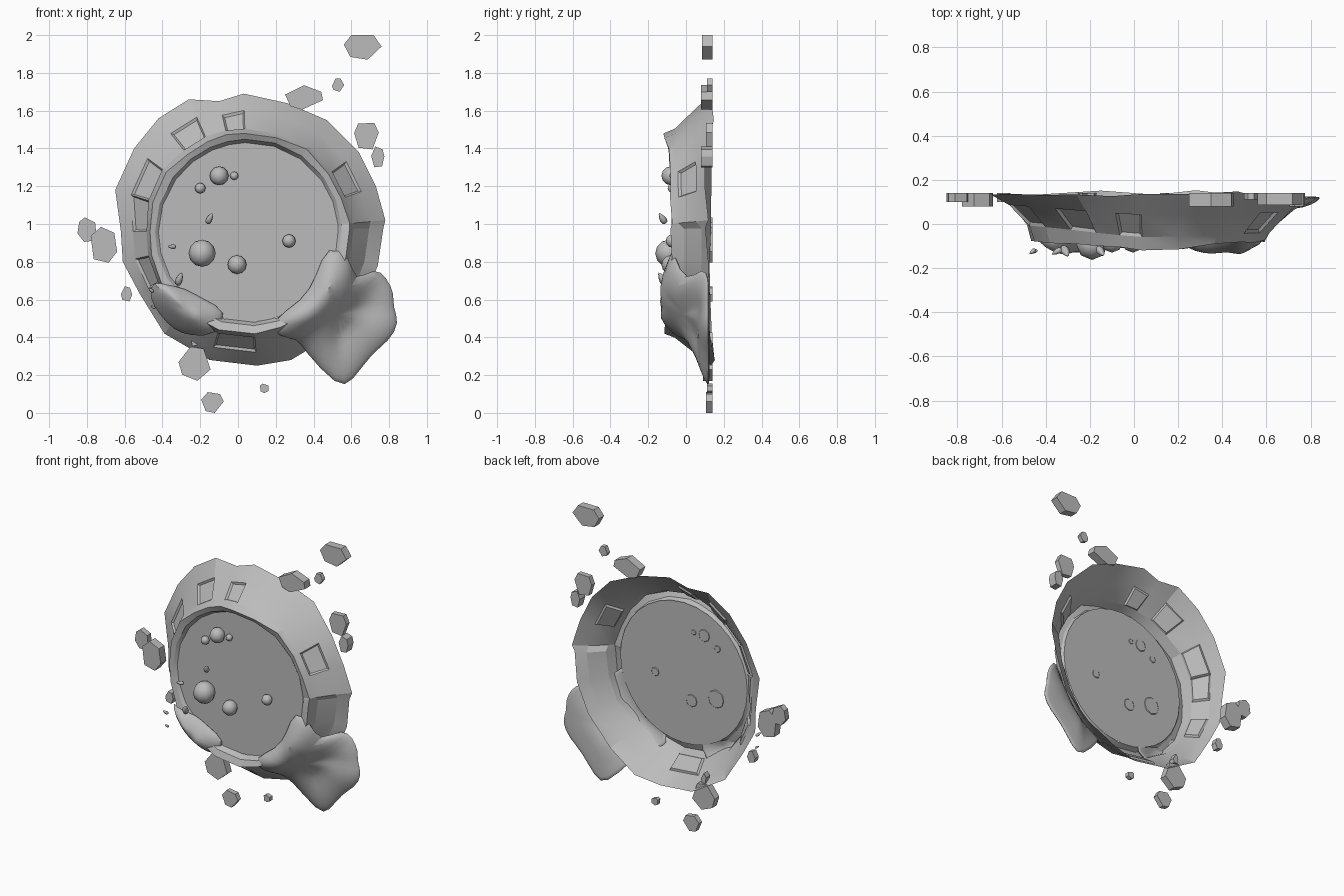
import bpy, bmesh, math, random
from mathutils import Matrix, Vector

random.seed(4)
if "Cube" in bpy.data.objects:
    bpy.data.objects.remove(bpy.data.objects["Cube"], do_unlink=True)

stone = bpy.data.materials.new("stone_grey")
stone.use_nodes = True
GREY = (0.5, 0.5, 0.5, 1)
stone.diffuse_color = GREY
stone.node_tree.nodes["Principled BSDF"].inputs["Base Color"].default_value = GREY

CX, CZ = 0.055, 0.955      # middle of the crater
DISK_Y = -0.055


def finish(bm, name, angle=None):
    """Turn a bmesh into a named object, optionally smooth by angle."""
    mesh = bpy.data.meshes.new(name)
    bm.to_mesh(mesh)
    bm.free()
    obj = bpy.data.objects.new(name, mesh)
    bpy.context.collection.objects.link(obj)
    mesh.materials.append(stone)
    if angle is not None:
        bpy.ops.object.select_all(action="DESELECT")
        bpy.context.view_layer.objects.active = obj
        obj.select_set(True)
        bpy.ops.object.shade_smooth_by_angle(angle=math.radians(angle))
    return obj


def bridge(bm, a, b):
    """Join two closed rows of vertices with quads."""
    n = len(a)
    return [bm.faces.new((a[i], b[i], b[(i + 1) % n], a[(i + 1) % n])) for i in range(n)]


# Crater wall: flared outer skirt, crest and inner lip
skirt = [(.03, 1.69), (.26, 1.64), (.47, 1.55), (.64, 1.38), (.73, 1.2), (.78, 1.02),
         (.77, .98), (.74, .78), (.66, .58), (.48, .4), (.28, .28), (.1, .25), (-.15, .28),
         (-.39, .42), (-.52, .63), (-.61, .8), (-.62, .96), (-.65, 1.18), (-.55, 1.4),
         (-.42, 1.56), (-.26, 1.66), (-.1, 1.65)]


def make_wall():
    bm = bmesh.new()
    rows = [[] for _ in range(6)]
    for x, z in skirt:
        d = Vector((x - CX, z - CZ))
        reach, unit = d.length, d.normalized()
        crest = 0.53 + random.uniform(-.01, .01)
        upright = abs(unit.y) ** 4
        crest_y = -.078 - .036 * upright + random.uniform(-.007, .007)
        sunk = .03 if unit.x > .7 and -.6 < unit.y < .06 else 0
        back = .135 + random.uniform(-.012, .02) - (.03 if unit.x > .8 else 0)
        steep = sunk + .035 * max(0, -unit.x)
        spans = [(reach, back), (reach + (crest - reach) * .42, .053 - .013 * upright + steep),
                 (reach + (crest - reach) * .88, -.04 - .02 * upright + steep), (crest, crest_y),
                 (.494, crest_y * .7 + DISK_Y * .3), (.476, DISK_Y)]
        for row, (r, y) in zip(rows, spans):
            row.append(bm.verts.new((CX + unit.x * r, y, CZ + unit.y * r)))
    bands = [bridge(bm, a, b) for a, b in zip(rows, rows[1:])]
    # Chipped recesses in the skirt
    chips = [f for i, f in enumerate(bands[1]) if i in (3, 11, 14, 16, 17, 19, 21)]
    bm.normal_update()
    bmesh.ops.inset_individual(bm, faces=chips, thickness=.014, depth=-.012)
    return finish(bm, "crater_wall", 20)


make_wall()

# Pool surface
bm = bmesh.new()
bmesh.ops.create_circle(bm, cap_ends=True, segments=32, radius=.48,
                        matrix=Matrix.Translation((CX, DISK_Y, CZ + .005))
                        @ Matrix.Rotation(math.pi / 2, 4, "X"))
finish(bm, "pool_surface")


def drape(x, z):
    """Depth of the wall under a point."""
    r = math.hypot(x - CX, z - CZ)
    if r < .53:
        return DISK_Y - .045 * max(0, (r - .45) / .08)
    return min(.125, -.1 + .22 * (r - .53) / .18)


# Thick overflows draped over the crest
def overflow(name, centre, outline, bulge):
    bm = bmesh.new()
    u, v = centre

    def ring(scale, side):
        row = []
        for x, z in outline:
            px, pz = u + (x - u) * scale, v + (z - v) * scale
            swell = max(0, 1 - scale * scale) ** .3
            y = drape(px, pz)
            if side:
                y += random.uniform(-.008, .008) * swell - .005 - bulge * swell
            row.append(bm.verts.new((px, y, pz)))
        return row

    front = [ring(s, True) for s in (1.04, .99, .8, .5, .25)]
    rear = [ring(s, False) for s in (1.01, .6, .25)]
    for a, b in zip(front, front[1:]):
        bridge(bm, a, b)
    for a, b in zip([front[0]] + rear, rear):
        bridge(bm, b, a)
    bm.faces.new(front[-1][::-1])
    bm.faces.new(rear[-1])
    bmesh.ops.recalc_face_normals(bm, faces=bm.faces[:])
    obj = finish(bm, name, 80)
    obj.modifiers.new("rounding", "SUBSURF").levels = 1


overflow("large_overflow", (.52, .52),
         [(.47, .89), (.6, .82), (.61, .68), (.72, .77), (.78, .71), (.82, .63), (.81, .56),
          (.85, .48), (.79, .38), (.7, .32), (.6, .17), (.53, .14), (.35, .34), (.32, .4),
          (.22, .4), (.17, .49), (.35, .59), (.42, .72)], .06)
overflow("small_overflow", (-.27, .54),
         [(-.45, .7), (-.37, .67), (-.28, .66), (-.19, .6), (-.05, .54), (-.12, .41),
          (-.25, .41), (-.34, .44), (-.41, .52), (-.47, .61)], .042)

# Bubbles: domes left open where they meet the pool
for x, z, r in [(-.19, .845, .072), (-.1, 1.255, .05), (-.2, 1.19, .028),
                (-.02, 1.255, .022), (-.005, .785, .05), (.27, .91, .035)]:
    bm = bmesh.new()
    bmesh.ops.create_uvsphere(bm, u_segments=8, v_segments=6, radius=r,
                              matrix=Matrix.Translation((x, DISK_Y - r * .5, z)))
    bmesh.ops.bisect_plane(bm, geom=bm.verts[:] + bm.edges[:] + bm.faces[:],
                           plane_co=(0, DISK_Y + .004, 0), plane_no=(0, 1, 0), clear_outer=True)
    finish(bm, "bubble", 60)

# Flying droplets: tapered, tilted in the front plane
for x, z, length, tilt in [(-.15, 1.03, .07, -25), (-.35, .88, .05, 85),
                           (-.31, .71, .08, -20), (-.46, .65, .04, 50), (-.45, .56, .03, 60)]:
    bm = bmesh.new()
    bmesh.ops.create_uvsphere(bm, u_segments=6, v_segments=5, radius=.5)
    for v in bm.verts:
        taper = .5 - .5 * v.co.z
        v.co = Vector((v.co.x * taper, v.co.y * taper, v.co.z)) * length
    bm.transform(Matrix.Translation((x, -.125, z)) @ Matrix.Rotation(math.radians(-tilt), 4, "Y")
                 @ Matrix.Rotation(math.radians(30), 4, "X"))
    finish(bm, "droplet", 60)


# Loose rocks: irregular flat slabs fitted to a width and height
def rock(x, z, w, h, thick, sides):
    turn = random.uniform(0, math.tau)
    pts = []
    for i in range(sides):
        a = turn + math.tau * (i + random.uniform(-.25, .25)) / sides
        pts.append((math.cos(a), math.sin(a)))
    lo = [min(p[k] for p in pts) for k in (0, 1)]
    hi = [max(p[k] for p in pts) for k in (0, 1)]
    bm = bmesh.new()
    verts = [bm.verts.new((x + w * ((p[0] - lo[0]) / (hi[0] - lo[0]) - .5), .14 - thick,
                           z + h * ((p[1] - lo[1]) / (hi[1] - lo[1]) - .5))) for p in pts]
    face = bm.faces.new(verts)
    new = bmesh.ops.extrude_face_region(bm, geom=[face], use_keep_orig=True)["geom"]
    for v in new:
        if isinstance(v, bmesh.types.BMVert):
            v.co.y += thick
    bmesh.ops.recalc_face_normals(bm, faces=bm.faces[:])
    finish(bm, "loose_rock")


for spec in [(.66, 1.935, .2, .13, .055, 6), (.53, 1.735, .065, .07, .03, 6),
             (.35, 1.67, .2, .13, .06, 6), (.68, 1.465, .13, .14, .035, 6),
             (.74, 1.355, .07, .11, .06, 6), (-.8, .97, .1, .13, .04, 7),
             (-.71, .89, .14, .19, .06, 6), (-.59, .63, .06, .08, .04, 6),
             (-.23, .26, .17, .18, .05, 6), (-.135, .055, .12, .11, .035, 6),
             (.14, .13, .045, .05, .03, 6), (-.23, .39, .04, .07, .04, 5)]:
    rock(*spec)
